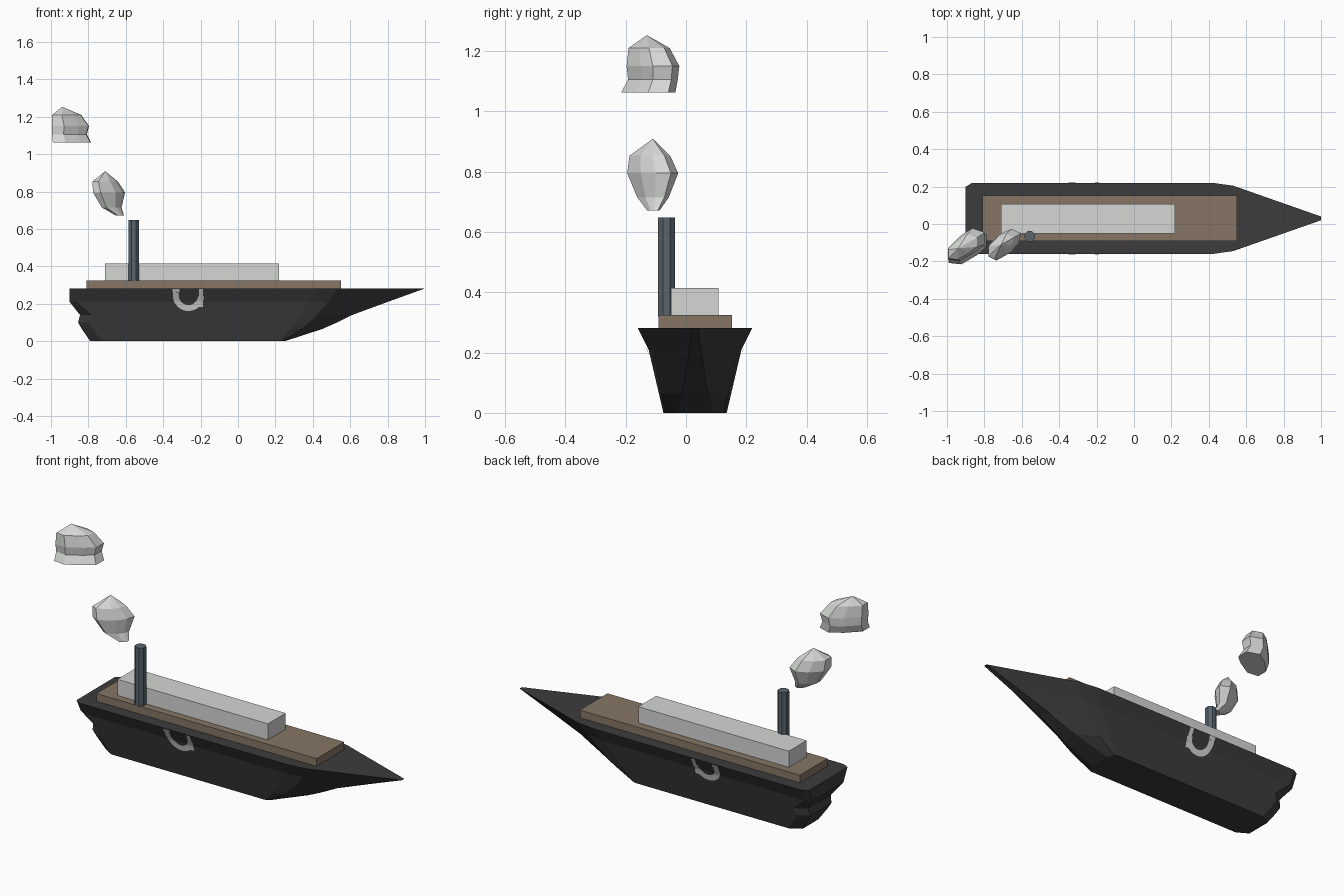
import bpy, bmesh, math
from mathutils import Vector

if "Cube" in bpy.data.objects:
    bpy.data.objects.remove(bpy.data.objects["Cube"])

CY = 0.03  # hull centreline


def material(name, rgb):
    m = bpy.data.materials.new(name)
    m.diffuse_color = (*rgb, 1)
    m.use_nodes = True
    m.node_tree.nodes["Principled BSDF"].inputs["Base Color"].default_value = m.diffuse_color
    return m


BLACK = material("hull_black", (0.045, 0.045, 0.045))
BROWN = material("deck_brown", (0.24, 0.18, 0.13))
WHITE = material("pale_grey", (0.66, 0.68, 0.66))
STEEL = material("funnel_steel", (0.10, 0.13, 0.155))


def finish(bm, name, mat):
    bmesh.ops.recalc_face_normals(bm, faces=bm.faces)
    me = bpy.data.meshes.new(name)
    bm.to_mesh(me)
    bm.free()
    me.materials.append(mat)
    ob = bpy.data.objects.new(name, me)
    bpy.context.collection.objects.link(ob)
    return ob


def loft(name, rings, mat, apex=None):
    """Skin closed rings from bottom to top, capping flat or to an apex."""
    bm = bmesh.new()
    vs = [[bm.verts.new(p) for p in r] for r in rings]
    n = len(vs[0])
    for a, b in zip(vs, vs[1:]):
        for i in range(n):
            j = (i + 1) % n
            bm.faces.new((a[i], a[j], b[j], b[i]))
    bm.faces.new(vs[0][::-1])
    if apex:
        tip = bm.verts.new(apex)
        for i in range(n):
            bm.faces.new((vs[-1][i], vs[-1][(i + 1) % n], tip))
    else:
        bm.faces.new(vs[-1])
    return finish(bm, name, mat)


def box(name, lo, hi, mat):
    (x0, y0, z0), (x1, y1, z1) = lo, hi
    base = [(x0, y0), (x1, y0), (x1, y1), (x0, y1)]
    return loft(name, [[(x, y, z) for x, y in base] for z in (z0, z1)], mat)


def half_width(z):
    """Hull side: gentle slope, then a flare under the deck edge."""
    if z < 0.21:
        return 0.105 + z * 0.233
    return 0.154 + (z - 0.21) * 0.036 / 0.072


# Hull: z, stern x, stern inset, side end x, shoulder x, stem x, stem half width
levels = [
    (0.00, -0.79, 0.06, 0.22, 0.24, 0.25, 0.06),
    (0.065, -0.835, 0.06, 0.28, 0.34, 0.45, 0.045),
    (0.10, -0.855, 0.06, 0.305, 0.38, 0.53, 0.035),
    (0.14, -0.845, 0.06, 0.33, 0.42, 0.61, 0.03),
    (0.21, -0.90, 0.035, 0.38, 0.48, 0.80, 0.02),
    (0.282, -0.90, 0.035, 0.42, 0.53, 1.00, 0.01),
]
rings = []
for z, xs, inset, xa, xb, xt, tw in levels:
    w = half_width(z)
    side = [(xs, w - inset * 0.6), (xs + inset, w), (xa, w), (xb, w * 0.92), (xt, tw)]
    rings.append([(x, CY - y, z) for x, y in side] + [(x, CY + y, z) for x, y in side[::-1]])
loft("hull", rings, BLACK)

# Deck, cabin and octagonal funnel
box("deck", (-0.81, -0.092, 0.275), (0.55, 0.152, 0.325), BROWN)
box("cabin", (-0.71, -0.05, 0.32), (0.22, 0.107, 0.415), WHITE)
octagon = [(-0.557 + 0.03 * math.cos(a), -0.065 + 0.03 * math.sin(a))
           for a in [(i + 0.5) * math.tau / 8 for i in range(8)]]
loft("funnel", [[(x, y, z) for x, y in octagon] for z in (0.32, 0.648)], STEEL)


# Painted hook mark on each side, laid on the hull surface
def hull_mark(name, side):
    bm = bmesh.new()

    def strip(rows):
        vs = [[bm.verts.new((x, CY + side * (half_width(z) + 0.004), z)) for x, z in r]
              for r in rows]
        for a, b in zip(vs, vs[1:]):
            for i in range(len(a) - 1):
                bm.faces.new((a[i], a[i + 1], b[i + 1], b[i]))

    arc = []
    for i in range(17):
        t = math.radians(168 + i * 187 / 16)
        arc.append([(-0.265 + r * math.cos(t), 0.245 + r * math.sin(t))
                    for r in (0.052, 0.068, 0.084)])
    strip(arc)
    strip([[(x, z) for x in (-0.208, -0.186)] for z in (0.182, 0.21, 0.28)])
    strip([[(x, 0.26 + z) for x in (-0.349, -0.313)] for z in (0.0, 0.02)])
    finish(bm, name, WHITE)


hull_mark("hull_mark_front", -1)
hull_mark("hull_mark_back", 1)


# Smoke puffs: one top-view outline, scaled and shifted level by level
def puff(name, outline, levels, apex):
    c = sum((Vector(p) for p in outline), Vector((0, 0))) / len(outline)
    rings = []
    for z, s, dx, dy in levels:
        pts = [c + (Vector(p) - c) * s + Vector((dx, dy)) for p in outline]
        rings.append([(p.x, p.y, z) for p in pts])
    loft(name, rings, WHITE, apex)


puff("smoke_low",
     [(-0.775, -0.175), (-0.735, -0.195), (-0.655, -0.15), (-0.617, -0.10),
      (-0.604, -0.05), (-0.655, -0.026), (-0.72, -0.055), (-0.775, -0.11)],
     [(0.672, 0.25, 0.06, 0.0), (0.715, 0.62, 0.015, 0.0),
      (0.795, 1.0, 0, 0), (0.853, 0.8, -0.02, -0.01)],
     (-0.71, -0.11, 0.909))
puff("smoke_high",
     [(-0.995, -0.19), (-0.93, -0.197), (-0.85, -0.15), (-0.80, -0.11),
      (-0.797, -0.045), (-0.865, -0.022), (-0.93, -0.065), (-0.995, -0.13)],
     [(1.062, 1.03, 0.008, -0.016), (1.105, 0.94, -0.005, 0.0),
      (1.15, 1.0, 0, 0), (1.21, 0.78, -0.02, -0.012)],
     (-0.94, -0.13, 1.253))
